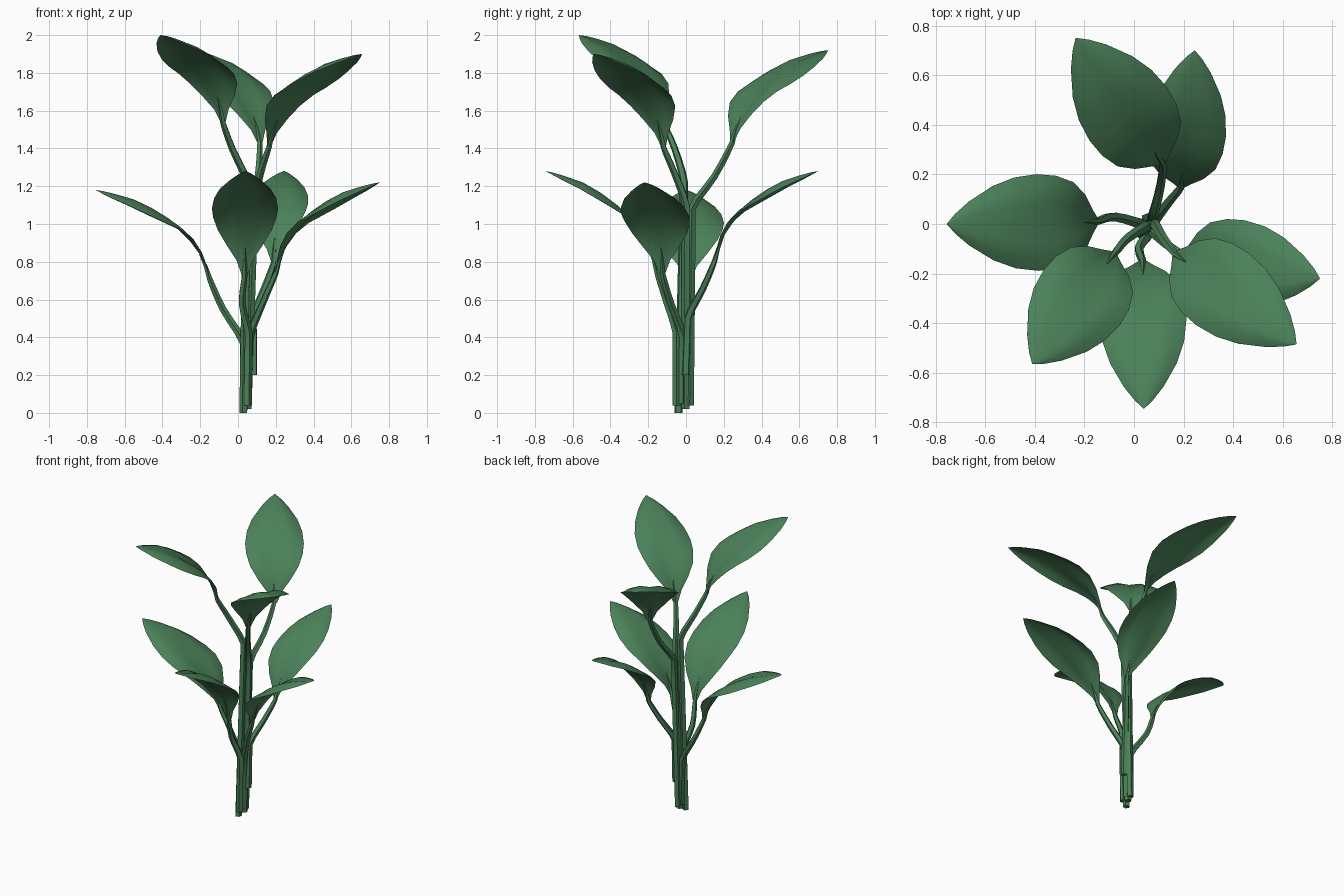
import bpy, math
from mathutils import Vector

if "Cube" in bpy.data.objects:
    bpy.data.objects.remove(bpy.data.objects["Cube"])

green = bpy.data.materials.new("leaf_green")
green.diffuse_color = (0.07, 0.22, 0.10, 1)
green.use_nodes = True
green.node_tree.nodes["Principled BSDF"].inputs["Base Color"].default_value = green.diffuse_color

# Blade stations: run toward the tip, rise, half width, edge curl (up at the base, drooping outward)
STATIONS = [(0, 0, .09, .1), (.035, .14, .25, .12), (.09, .28, .55, .12), (.17, .42, .82, .1),
            (.27, .55, .96, .02), (.38, .66, 1, -.08), (.52, .78, .94, -.17), (.67, .88, .77, -.23),
            (.84, .95, .46, -.25), (.94, .985, .21, -.25), (1, 1, .01, 0)]
ACROSS = [-1, -.75, -.4, 0, .4, .75, 1]

# foot, stem top, petiole middle, blade base, blade tip, half width
LEAVES = {
    "upper_left": ((.03, -.04, 0), (.05, -.01, 1.22), (-.03, -.06, 1.40), (-.08, -.12, 1.54), (-.41, -.565, 2.0), .19),
    "upper_right": ((.05, 0, .02), (.085, 0, 1.10), (.12, -.06, 1.27), (.165, -.12, 1.41), (.655, -.485, 1.90), .18),
    "upper_back": ((.05, .02, .04), (.075, .03, 1.08), (.105, .15, 1.25), (.115, .245, 1.43), (-.235, .75, 1.92), .19),
    "lower_left": ((.04, 0, .05), (.03, 0, .37), (-.08, .03, .55), (-.15, .01, .71), (-.755, 0, 1.18), .195),
    "lower_front": ((.05, -.05, .04), (.055, -.05, .42), (.02, -.10, .58), (.035, -.15, .73), (.04, -.745, 1.28), .175),
    "lower_right": ((.05, -.02, .05), (.06, -.015, .40), (.13, -.08, .58), (.20, -.125, .74), (.75, -.22, 1.22), .18),
    "lower_back": ((.08, 0, .20), (.08, .01, .50), (.14, .09, .66), (.19, .15, .80), (.245, .70, 1.28), .16),
}


def add_mesh(name, verts, faces):
    me = bpy.data.meshes.new(name)
    me.from_pydata(verts, [], faces)
    me.update()
    me.materials.append(green)
    ob = bpy.data.objects.new(name, me)
    bpy.context.collection.objects.link(ob)
    bpy.ops.object.select_all(action='DESELECT')
    ob.select_set(True)
    bpy.context.view_layer.objects.active = ob
    bpy.ops.object.shade_smooth_by_angle(angle=math.radians(30))


def tangents(pts):
    n = len(pts) - 1
    return [(pts[min(i + 1, n)] - pts[max(i - 1, 0)]).normalized() for i in range(n + 1)]


def spline(p, steps=3):
    out = []
    for i in range(1, len(p) - 2):
        a, b, c, d = p[i - 1:i + 3]
        for k in range(steps):
            t = k / steps
            out.append(.5 * (2 * b + (c - a) * t + (2 * a - 5 * b + 4 * c - d) * t ** 2
                             + (3 * b - a - 3 * c + d) * t ** 3))
    return out


def tube(name, pts, radii, side, n=5):
    verts, faces = [], []
    for p, t, r in zip(pts, tangents(pts), radii):
        u = (side - t * side.dot(t)).normalized()
        v = t.cross(u)
        verts += [p + r * (u * math.cos(2 * math.pi * k / n) + v * math.sin(2 * math.pi * k / n)) for k in range(n)]
    for i in range(len(pts) - 1):
        faces += [(i * n + k, i * n + (k + 1) % n, (i + 1) * n + (k + 1) % n, (i + 1) * n + k) for k in range(n)]
    last = (len(pts) - 1) * n
    faces += [tuple(range(n - 1, -1, -1)), tuple(range(last, last + n))]
    add_mesh(name, verts, faces)


for name, (*points, width) in LEAVES.items():
    foot, top, mid, base, tip = map(Vector, points)
    run = Vector((tip.x - base.x, tip.y - base.y, 0))
    side = Vector((0, 0, 1)).cross(run).normalized()

    # Blade: sheet along an arching midrib, creased at the rib with curling edges
    rib = [base + run * s[0] + Vector((0, 0, (tip.z - base.z) * s[1])) for s in STATIONS]
    verts, faces, m = [], [], len(ACROSS)
    for p, t, (h, v, w, curl) in zip(rib, tangents(rib), STATIONS):
        normal = t.cross(side)
        verts += [p + w * width * (side * a + normal * (.35 * (abs(a) - a * a) + curl * a * a)) for a in ACROSS]
    for i in range(len(rib) - 1):
        faces += [(i * m + k + 1, i * m + k, (i + 1) * m + k, (i + 1) * m + k + 1) for k in range(m - 1)]
    add_mesh(name + "_leaf_blade", verts, faces)

    # Stem and petiole: one five-sided tube tapering into the midrib
    below = top + (foot - top).normalized() * .15
    path = [foot, below] + spline([below, top, mid, base, rib[1]]) + rib[:3]
    radii = [.023, .023] + [.022 - .001 * i for i in range(len(path) - 5)] + [.015, .010, .002]
    tube(name + "_stem", path, radii, side)
